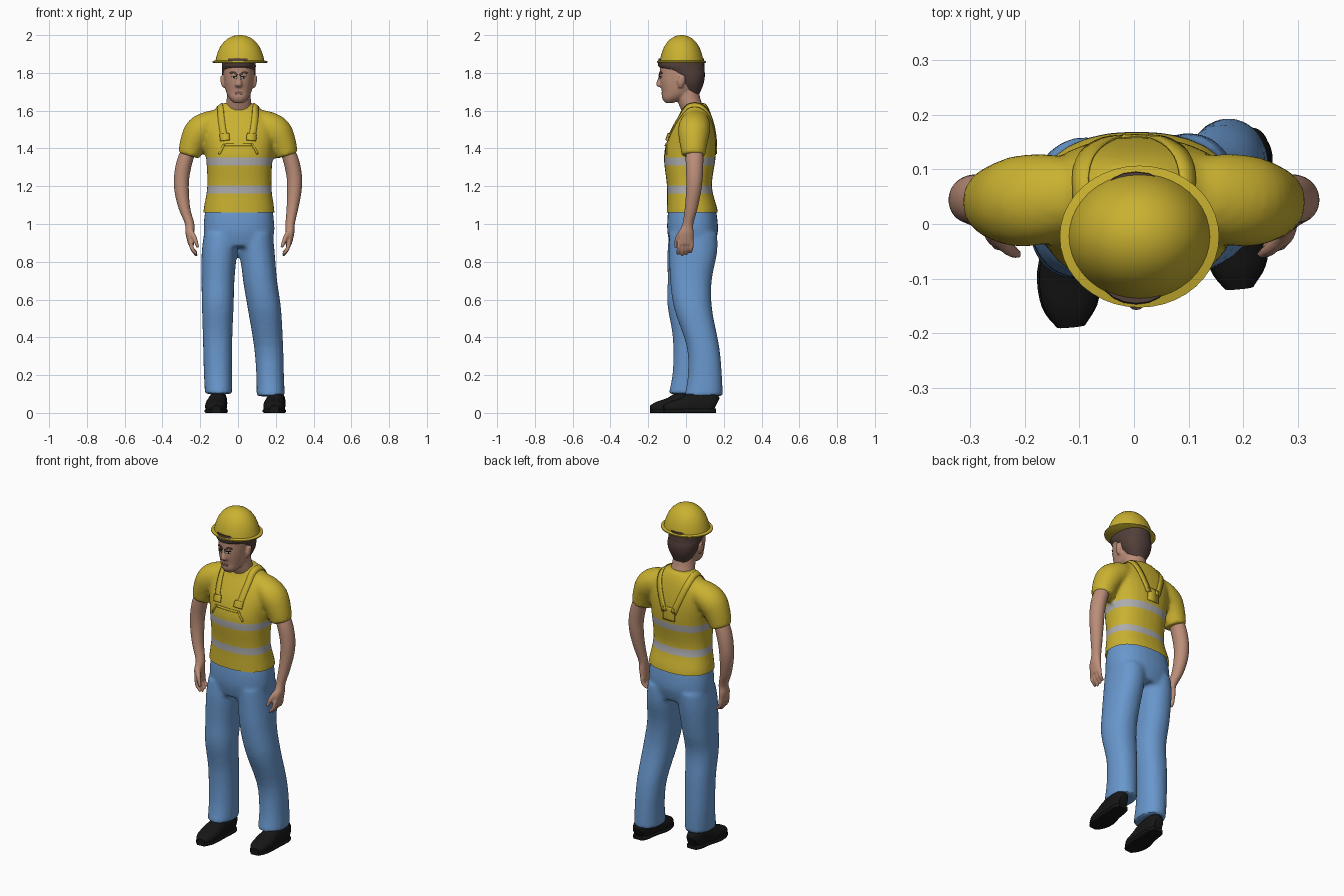
import bpy, bmesh, math
from mathutils import Vector
from mathutils.bvhtree import BVHTree

cube = bpy.data.objects.get("Cube")
if cube:
    bpy.data.objects.remove(cube)


def material(name, r, g, b):
    m = bpy.data.materials.new(name)
    m.use_nodes = True
    m.diffuse_color = (r, g, b, 1)
    bsdf = next(n for n in m.node_tree.nodes if n.type == "BSDF_PRINCIPLED")
    bsdf.inputs["Base Color"].default_value = (r, g, b, 1)
    bsdf.inputs["Roughness"].default_value = 0.8
    return m


yellow = material("safety yellow", .59, .44, .03)
silver = material("reflective grey", .42, .42, .43)
denim = material("denim blue", .14, .31, .61)
skin = material("skin", .50, .27, .19)
brown = material("hair brown", .085, .05, .042)
black = material("shoe black", .008, .008, .008)
white = material("eye white", .5, .47, .44)
lip = material("lip", .33, .14, .11)


def spline(points, steps):
    """Smooth curve through points of any dimension."""
    p = [Vector(q) for q in points]
    out = []
    for i in range(len(p) - 1):
        a, b, c, d = p[max(i - 1, 0)], p[i], p[i + 1], p[min(i + 2, len(p) - 1)]
        for j in range(steps):
            t = j / steps
            out.append(b + (c - a) * (t / 2) + (a * 2 - b * 5 + c * 4 - d) * (t * t / 2)
                       + (b * 3 - a - c * 3 + d) * (t ** 3 / 2))
    return out + [p[-1]]


def loft(bm, rings, power=2, tilt=False, steps=4, sides=28):
    """Skin rings of (x, y, z, half width, half depth); tilt turns them along the path."""
    rings = spline(rings, steps)
    loops = []
    for i, (x, y, z, rx, ry) in enumerate(rings):
        u, v = Vector((1, 0, 0)), Vector((0, 1, 0))
        if tilt:
            t = (rings[min(i + 1, len(rings) - 1)] - rings[max(i - 1, 0)]).to_3d().normalized()
            u = (u - t * u.dot(t)).normalized()
            v = t.cross(u)
        loop = []
        for k in range(sides):
            a = math.tau * k / sides
            c, s = math.cos(a), math.sin(a)
            c = math.copysign(abs(c) ** (2 / power), c)
            s = math.copysign(abs(s) ** (2 / power), s)
            loop.append(bm.verts.new(Vector((x, y, z)) + u * c * rx + v * s * ry))
        loops.append(loop)
    for a, b in zip(loops, loops[1:]):
        for k in range(sides):
            n = (k + 1) % sides
            bm.faces.new((a[k], a[n], b[n], b[k]))
    bm.faces.new(loops[0][::-1])
    bm.faces.new(loops[-1])


def finish(name, bm, *mats, voxel=0, smooth=0):
    """Make an object; with a voxel size, fuse its overlapping volumes into one skin."""
    bmesh.ops.recalc_face_normals(bm, faces=bm.faces)
    mesh = bpy.data.meshes.new(name)
    bm.to_mesh(mesh)
    bm.free()
    ob = bpy.data.objects.new(name, mesh)
    bpy.context.collection.objects.link(ob)
    if voxel:
        mod = ob.modifiers.new("fuse", "REMESH")
        mod.mode, mod.voxel_size = "VOXEL", voxel
        if smooth:
            mod = ob.modifiers.new("relax", "SMOOTH")
            mod.factor, mod.iterations = .5, smooth
        deps = bpy.context.evaluated_depsgraph_get()
        fused = bpy.data.meshes.new_from_object(ob.evaluated_get(deps))
        ob.modifiers.clear()
        ob.data = fused
    ob.data.materials.clear()
    for m in mats:
        ob.data.materials.append(m)
    shade(ob)
    return ob


def shade(ob):
    bpy.ops.object.select_all(action="DESELECT")
    ob.select_set(True)
    bpy.context.view_layer.objects.active = ob
    bpy.ops.object.shade_smooth_by_angle(angle=math.radians(40))


def surface(ob):
    return BVHTree.FromPolygons([v.co for v in ob.data.vertices],
                                [p.vertices[:] for p in ob.data.polygons])


def strip(name, tree, path, width, mat, lift=.004, steps=5):
    """Thin band that hugs a surface along a path."""
    path = spline(path, steps)
    bm = bmesh.new()
    rows = []
    for i, p in enumerate(path):
        loc, n, _, _ = tree.find_nearest(p)
        t = path[min(i + 1, len(path) - 1)] - path[max(i - 1, 0)]
        side = t.cross(n).normalized() * (width / 2)
        row = []
        for k in (-1, 0, 1):
            q, qn, _, _ = tree.find_nearest(loc + side * k)
            row.append(bm.verts.new(q + qn * lift))
        rows.append(row)
    for a, b in zip(rows, rows[1:]):
        for k in (0, 1):
            bm.faces.new((a[k], a[k + 1], b[k + 1], b[k]))
    ob = finish(name, bm, mat)
    mod = ob.modifiers.new("thickness", "SOLIDIFY")
    mod.thickness, mod.offset = lift, 0


# Shirt: torso and sleeves fused, cut at the hem and along the two bands
bm = bmesh.new()
loft(bm, [(.005, .033, 1.02, .19, .137), (.005, .032, 1.08, .187, .134), (.007, .018, 1.2, .17, .119),
          (.007, .02, 1.35, .176, .137), (.005, .03, 1.45, .188, .128), (.003, .042, 1.53, .19, .104),
          (0, .05, 1.59, .14, .08), (0, .048, 1.625, .1, .066), (0, .046, 1.64, .082, .058)], power=2.3)
for s in (-1, 1):
    loft(bm, [(s * .09, .05, 1.56, .05, .06), (s * .15, .048, 1.53, .07, .08), (s * .205, .042, 1.49, .079, .084),
              (s * .238, .04, 1.43, .07, .074), (s * .26, .04, 1.362, .058, .062)], tilt=True)
shirt = finish("shirt", bm, yellow, silver, voxel=.011, smooth=4)
bands = ((1.162, 1.204), (1.311, 1.353))
bm = bmesh.new()
bm.from_mesh(shirt.data)
for z in (1.062, *bands[0], *bands[1]):
    bmesh.ops.bisect_plane(bm, geom=bm.verts[:] + bm.edges[:] + bm.faces[:], plane_co=(0, 0, z),
                           plane_no=(0, 0, 1), clear_inner=z < 1.1)
for f in bm.faces:
    c = f.calc_center_median()
    f.material_index = int(abs(c.x) < .195 and any(lo < c.z < hi for lo, hi in bands))
bm.to_mesh(shirt.data)
bm.free()
shade(shirt)

# Overall straps, buckles and bib edges
cloth = surface(shirt)
for side, s in (("right", -1), ("left", 1)):
    strip(side + "_strap", cloth, [(s * .075, -.12, 1.45), (s * .088, -.08, 1.53), (s * .1, -.01, 1.62),
                                   (s * .1, .07, 1.63), (s * .075, .14, 1.54), (s * .03, .17, 1.42)], .034, yellow)
    strip(side + "_buckle", cloth, [(s * .075, -.13, 1.45), (s * .078, -.12, 1.49)], .05, yellow, .008)
    strip(side + "_bib_edge", cloth, [(s * .08, -.13, 1.43), (s * .11, -.12, 1.37)], .01, yellow)
strip("bib_top_edge", cloth, [(-.08, -.13, 1.425), (.08, -.13, 1.425)], .012, yellow)
strip("back_panel", cloth, [(0, .17, 1.45), (0, .17, 1.37)], .075, yellow)

# Trousers: hips and two legs fused
bm = bmesh.new()
loft(bm, [(.005, .032, 1.1, .17, .118), (.005, .033, 1.05, .182, .13), (.005, .035, .96, .187, .134),
          (.005, .033, .88, .17, .115)], power=2.3)
loft(bm, [(-.09, .035, .95, .09, .125), (-.099, .027, .85, .093, .125), (-.106, .015, .7, .087, .112),
          (-.107, 0, .57, .084, .098), (-.108, .018, .4, .078, .088), (-.106, .02, .22, .075, .09),
          (-.103, .008, .1, .072, .1)], power=2.2)
loft(bm, [(.095, .038, .95, .09, .127), (.103, .038, .85, .091, .127), (.117, .026, .7, .09, .11),
          (.14, .038, .55, .088, .1), (.162, .09, .35, .077, .086), (.17, .1, .2, .073, .09),
          (.173, .093, .088, .075, .101)], power=2.2)
finish("trousers", bm, denim, voxel=.012, smooth=3)

# Shoes: upper with a flat, slightly wider sole
last = [(-.1, .088, .04, .028, .04), (-.1, .06, .05, .043, .065), (-.108, -.02, .05, .048, .065),
        (-.118, -.09, .035, .056, .045), (-.118, -.15, .028, .048, .032), (-.115, -.188, .024, .024, .016)]
for side, dx, dy in (("right", 0, 0), ("left", .308, .07)):
    bm = bmesh.new()
    loft(bm, [(x + dx, y + dy, z, rx, rz) for x, y, z, rx, rz in last], 2.3, tilt=True)
    loft(bm, [(x + dx, y + dy, .01, rx * 1.06, .012) for x, y, z, rx, rz in last], 4, tilt=True)
    for v in bm.verts:
        v.co.z = max(v.co.z, 0)
    finish(side + "_shoe", bm, black)

# Arms with hands, four curled fingers and a thumb
for side, s, dx in (("right", -1, -.02), ("left", 1, 0)):
    bm = bmesh.new()
    loft(bm, [(s * x, y, z, rx, ry) for x, y, z, rx, ry in (
        (.245, .045, 1.43, .04, .045), (.28, .045, 1.34, .043, .047), (.298, .045, 1.25, .041, .044),
        (.298, .04, 1.17, .038, .04), (.288 + dx / 4, .027, 1.08, .031, .034),
        (.276 + dx, .01, 1, .025, .029), (.275 + dx, 0, .95, .023, .04), (.268 + dx, -.003, .89, .016, .042))])
    for i in range(4):
        y = -.036 + i * .022
        tip = .83 + abs(i - 1) * .009
        loft(bm, [(s * (.27 + dx), y, .91, .012, .012), (s * (.263 + dx), y - .003, .87, .011, .011),
                  (s * (.238 + dx), y - .007, tip, .007, .007)], tilt=True, sides=12)
    loft(bm, [(s * (.272 + dx), -.02, .965, .014, .014), (s * (.25 + dx), -.045, .925, .013, .013),
              (s * (.232 + dx), -.056, .875, .008, .008)], tilt=True, sides=12)
    finish(side + "_arm", bm, skin, voxel=.0055, smooth=3)

# Head: skull, jaw, neck, nose and ears fused
cx = .004
bm = bmesh.new()
loft(bm, [(cx, -.088, 1.641, .026, .022), (cx, -.068, 1.665, .05, .058), (cx, -.042, 1.7, .067, .086),
          (cx, -.03, 1.75, .077, .107), (cx, -.026, 1.8, .081, .113), (cx, -.025, 1.86, .08, .112),
          (cx, -.025, 1.91, .06, .09)], power=2.2)
loft(bm, [(cx, .042, 1.59, .074, .062), (cx, .015, 1.66, .064, .062), (cx, .005, 1.73, .06, .06)])
loft(bm, [(cx, -.128, 1.79, .009, .014), (cx, -.137, 1.755, .014, .018), (cx, -.138, 1.735, .019, .021),
          (cx, -.13, 1.725, .014, .014)], sides=12)
for s in (-1, 1):
    loft(bm, [(cx + s * .08, -.03, 1.722, .007, .01), (cx + s * .086, -.026, 1.75, .01, .019),
              (cx + s * .088, -.022, 1.785, .009, .016)], sides=12)
head = finish("head", bm, skin, voxel=.006, smooth=3)

# Brows, eyes and mouth
face = surface(head)
for side, s in (("right", -1), ("left", 1)):
    strip(side + "_brow", face, [(cx + s * .014, -.16, 1.793), (cx + s * .036, -.16, 1.803),
                                 (cx + s * .058, -.14, 1.797)], .009, brown, .003)
    strip(side + "_eye", face, [(cx + s * .022, -.16, 1.776), (cx + s * .05, -.15, 1.776)], .01, white, .002)
    strip(side + "_iris", face, [(cx + s * .031, -.16, 1.777), (cx + s * .041, -.16, 1.777)], .011, black, .003)
    strip(side + "_lash", face, [(cx + s * .02, -.16, 1.782), (cx + s * .054, -.15, 1.782)], .004, black, .003)
strip("mouth", face, [(cx - .025, -.15, 1.69), (cx, -.16, 1.692), (cx + .025, -.15, 1.69)], .011, lip, .002)

# Hair under the helmet
bm = bmesh.new()
loft(bm, [(cx, .033, 1.685, .045, .036), (cx, .022, 1.74, .077, .07), (cx, .014, 1.785, .087, .086),
          (cx, -.01, 1.815, .089, .108), (cx, -.025, 1.838, .09, .123), (cx, -.025, 1.875, .088, .12)], power=2.2)
finish("hair", bm, brown)

# Helmet: narrow brim and rounded dome
bm = bmesh.new()
profile = [(.14, 1.852), (.146, 1.856), (.146, 1.862), (.129, 1.866), (.125, 1.885), (.117, 1.91), (.105, 1.937),
           (.086, 1.963), (.062, 1.983), (.034, 1.996), (.008, 2)]
loft(bm, [(.01, -.023, z, r, r * .89) for r, z in profile], steps=1, sides=40)
finish("helmet", bm, yellow)
